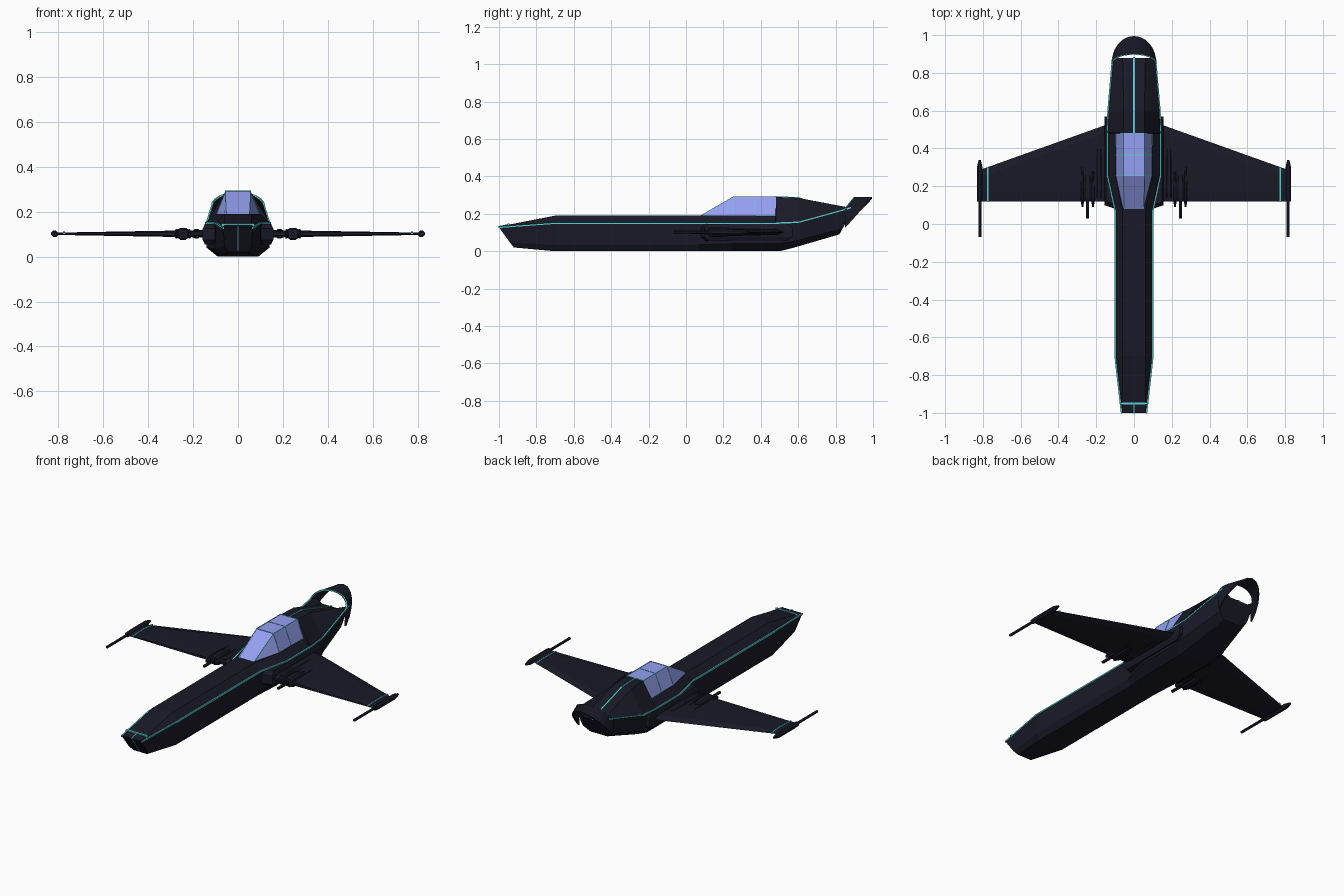
import bpy, bmesh, math
from mathutils import Matrix, Vector

if "Cube" in bpy.data.objects:
    bpy.data.objects.remove(bpy.data.objects["Cube"])


def material(name, rgb):
    m = bpy.data.materials.new(name)
    m.diffuse_color = (*rgb, 1)
    m.use_nodes = True
    m.node_tree.nodes["Principled BSDF"].inputs["Base Color"].default_value = m.diffuse_color
    return m


DARK = material("dark_hull", (0.010, 0.010, 0.021))
TEAL = material("teal_trim", (0.10, 0.65, 0.68))
GLASS = material("canopy_glass", (0.30, 0.35, 0.88))


def finish(name, bm, mat, mirror=False):
    bmesh.ops.recalc_face_normals(bm, faces=bm.faces[:])
    me = bpy.data.meshes.new(name)
    bm.to_mesh(me)
    bm.free()
    ob = bpy.data.objects.new(name, me)
    bpy.context.collection.objects.link(ob)
    me.materials.append(mat)
    if mirror:
        ob.modifiers.new("mirror", 'MIRROR').use_axis[0] = True
    return ob


def loft(name, rings, mat, mirror=False, closed=True, caps=True):
    bm = bmesh.new()
    vs = [[bm.verts.new(p) for p in r] for r in rings]
    n = len(vs[0])
    for a, b in zip(vs, vs[1:]):
        for i in range(n if closed else n - 1):
            j = (i + 1) % n
            bm.faces.new((a[i], a[j], b[j], b[i]))
    if caps:
        bm.faces.new(vs[0])
        bm.faces.new(vs[-1])
    return finish(name, bm, mat, mirror)


def tube(name, x, z, profile, mat=DARK, sides=8, squash=1.0):
    """Mirrored low-poly body along y; profile holds (y, radius)."""
    ang = [2 * math.pi * (i + .5) / sides for i in range(sides)]
    return loft(name, [[(x + r * squash * math.cos(a), y, z + r * math.sin(a))
                        for a in ang] for y, r in profile], mat, True)


def trim(name, pts, width=.004, mirror=False):
    """Square-section glowing line along a path."""
    bm = bmesh.new()
    for p, q in zip(pts, pts[1:]):
        p, q = Vector(p), Vector(q)
        d = q - p
        rot = d.to_track_quat('Z', 'Y').to_matrix().to_4x4()
        mat = Matrix.Translation((p + q) / 2) @ rot @ Matrix.Diagonal((width * 2, width * 2, d.length + width, 1))
        bmesh.ops.create_cube(bm, size=1, matrix=mat)
    return finish(name, bm, TEAL, mirror)


# Fuselage stations: y low, y high, bottom (w, z), chine (w, z), edge (w, z), deck (w, z)
stations = [
    (-.92, -1.0, .045, .02, .06, .045, .066, .128, .06, .132),
    (-.70, -.70, .08, 0, .10, .035, .10, .15, .06, .19),
    (.07, .07, .08, 0, .10, .035, .10, .15, .06, .19),
    (.24, .26, .09, 0, .14, .04, .142, .15, .10, .19),
    (.48, .479, .09, 0, .14, .04, .142, .15, .095, .19),
    (.50, .481, .09, 0, .14, .04, .142, .15, .055, .29),
    (.58, .60, .085, .02, .135, .055, .137, .155, .055, .285),
    (.82, .88, .055, .09, .095, .12, .113, .232, .06, .20),
]
rings = []
for yl, yh, wb, zb, wl, zl, we, ze, wt, zt in stations:
    ym = yl + (yh - yl) * .25
    half = [(wb, yl, zb), (wl, ym, zl), (we, yh, ze), (wt, yh, zt)]
    rings.append(half + [(-x, y, z) for x, y, z in reversed(half)])
loft("fuselage", rings, DARK)

# Raised hoop over the tail
steps = [math.pi * i / 12 for i in range(13)]
front = [(.116 * math.cos(t), .85 + .05 * math.sin(t), .225 + .06 * math.sin(t)) for t in steps]
rear = [(.113 * math.cos(t), .85 + .145 * math.sin(t), .125 + .16 * math.sin(t)) for t in steps]
hoop = loft("tail_hoop", [front, rear], DARK, closed=False, caps=False)
sol = hoop.modifiers.new("thickness", 'SOLIDIFY')
sol.thickness, sol.offset = .01, 0
trim("tail_hoop_trim", front, .0035)

# Canopy
canopy = [[(-.06, .08, .185), (-.05, .08, .19), (.05, .08, .19), (.06, .08, .185)]]
for y in (.255, .365, .48):
    canopy.append([(-.096, y, .188), (-.055, y, .292), (.055, y, .292), (.096, y, .188)])
loft("canopy", canopy, GLASS)
for i, r in enumerate(canopy[1:]):
    trim(f"canopy_frame_{i}", r, .0018)
trim("canopy_rail", [r[2] for r in canopy], .0018, True)
trim("canopy_sill", [r[3] for r in canopy], .0018, True)

# Glowing hull lines
trim("hull_edge_trim", [(r[2][0], r[2][1], r[2][2]) for r in rings], .004, True)
trim("spine_trim", [(0, .48, .29), (0, .60, .285), (0, .88, .20)])
trim("nose_cross_trim", [(-.07, -.95, .142), (.07, -.95, .142)], .005)
trim("nose_centre_trim", [(0, -.95, .142), (0, -1, .132), (0, -.925, .03)], .003)

# Wings and root plates
wing = []
for x, yb, h in ((.12, .535, .017), (.82, .285, .005)):
    wing.append([(x, .12, .102 - h * .5), (x, .17, .102 - h), (x, yb - .04, .102 - h), (x, yb, .102),
                 (x, yb - .04, .102 + h), (x, .17, .102 + h), (x, .12, .102 + h * .5)])
loft("wing", wing, DARK, True)
trim("wing_tip_trim", [(.775, .12, .105), (.775, .17, .108), (.775, .26, .108), (.775, .30, .104)], .004, True)
loft("wing_root_plate", [[(.10, y0, z) , (x, y0 + .02, z), (x, y1, z), (.10, y1, z)]
                         for z, x, y0, y1 in ((.055, .148, .10, .54), (.075, .157, .08, .57),
                                              (.125, .157, .08, .57), (.145, .148, .10, .54))], DARK, True)

# Wing tip pods with long barrels
tube("tip_pod", .817, .102, [(.12, .014), (.15, .016), (.30, .016), (.34, .006)])
tube("tip_barrel", .815, .102, [(-.07, .008), (.14, .008)], sides=6)

# Inner gun clusters
tube("gun_hub", .245, .102, [(.12, .024), (.14, .029), (.20, .029), (.26, .018)], squash=1.2)
tube("gun_barrel", .245, .102, [(.03, .009), (.13, .009)], sides=6)
for x in (.217, .273):
    tube("gun_side_pod", x, .102, [(.09, .009), (.13, .022), (.20, .022), (.385, .012)], squash=.5)
tube("gun_mount", .185, .102, [(.14, .018), (.18, .022), (.40, .02)], squash=1.1)
